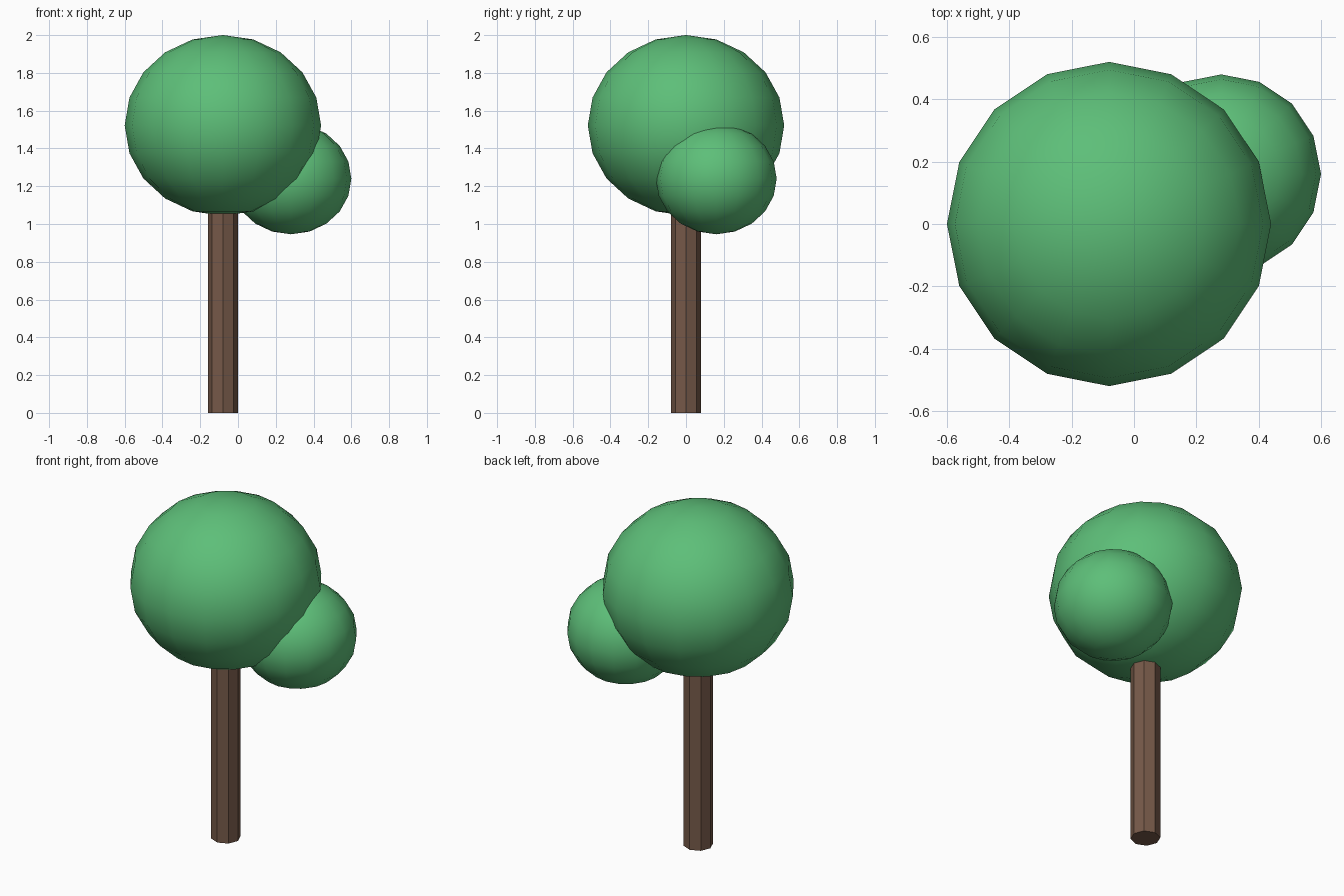
import bpy

if "Cube" in bpy.data.objects:
    bpy.data.objects.remove(bpy.data.objects["Cube"])


def paint(obj, name, rgb):
    mat = bpy.data.materials.get(name) or bpy.data.materials.new(name)
    mat.diffuse_color = (*rgb, 1)
    mat.use_nodes = True
    mat.node_tree.nodes["Principled BSDF"].inputs["Base Color"].default_value = mat.diffuse_color
    obj.data.materials.append(mat)


def foliage(name, center, radius):
    # Slightly flattened, smooth-shaded ball of leaves
    bpy.ops.mesh.primitive_uv_sphere_add(segments=16, ring_count=10, radius=radius, location=center)
    ball = bpy.context.object
    ball.name = name
    ball.scale.z = 0.92
    bpy.ops.object.transform_apply(location=False, rotation=False, scale=True)
    bpy.ops.object.shade_smooth()
    paint(ball, "leaves", (0.11, 0.52, 0.19))


# Eight-sided trunk, running up into the crown
TRUNK_HEIGHT = 1.15
bpy.ops.mesh.primitive_cylinder_add(vertices=8, radius=0.08, depth=TRUNK_HEIGHT,
                                    location=(-0.08, 0, TRUNK_HEIGHT / 2))
trunk = bpy.context.object
trunk.name = "trunk"
paint(trunk, "bark", (0.18, 0.10, 0.065))

# Main crown and the smaller side clump
foliage("main_crown", (-0.08, 0, 1.522), 0.52)
foliage("side_clump", (0.28, 0.16, 1.24), 0.32)
